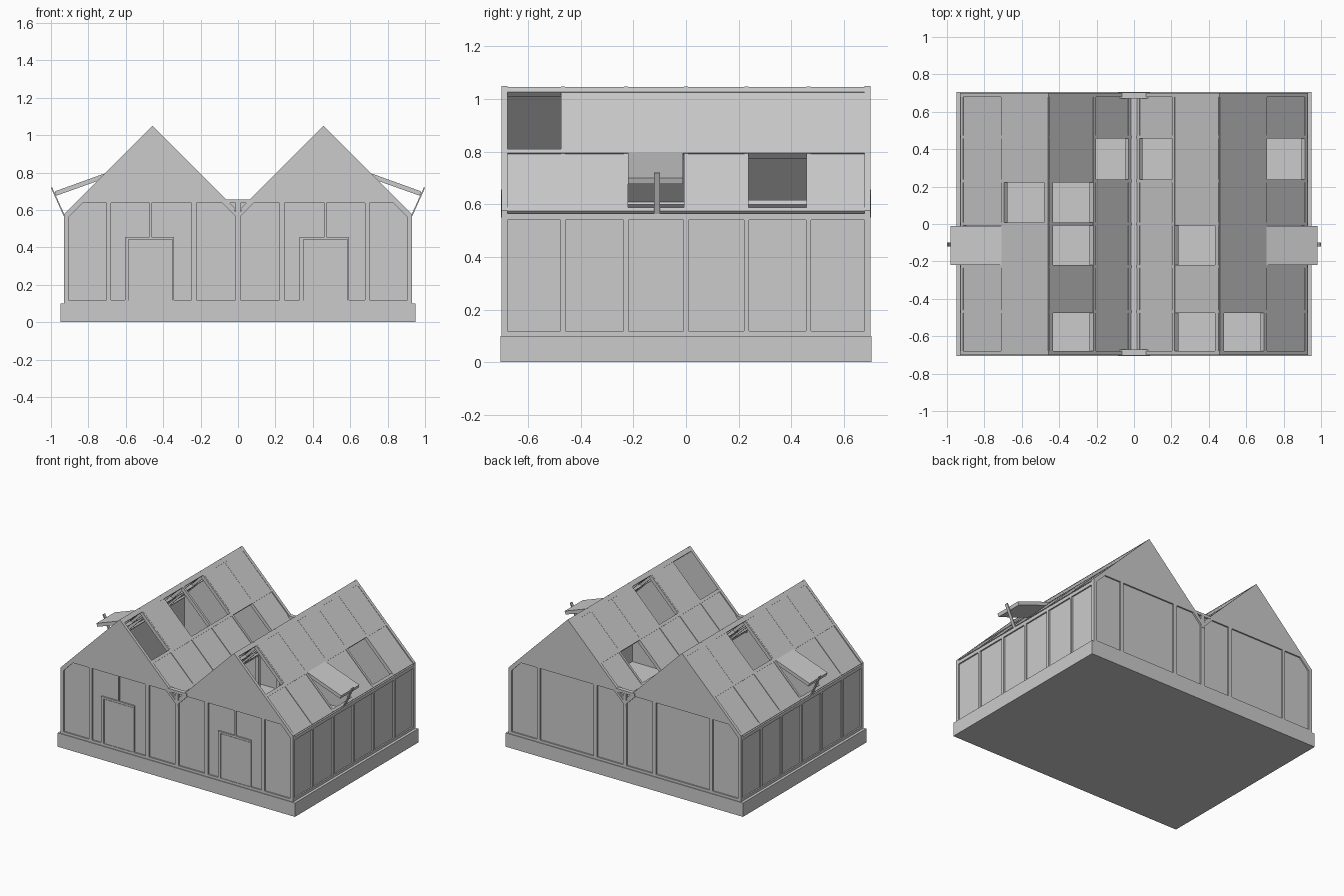
import bpy, bmesh, math

if "Cube" in bpy.data.objects:
    bpy.data.objects.remove(bpy.data.objects["Cube"])

grey = bpy.data.materials.new("plain_grey")
grey.diffuse_color = (0.6, 0.6, 0.6, 1)
grey.use_nodes = True
grey.node_tree.nodes["Principled BSDF"].inputs["Base Color"].default_value = grey.diffuse_color

RIDGE_X, RIDGE_Z = 0.457, 1.05
D_OUT, D_IN, D_MID = 0.473, 0.445, 0.243     # run of outer slope, inner slope, purlin
YS = [-0.69, -0.467, -0.228, 0.0, 0.23, 0.465, 0.69]   # frame lines along the length


def build(name, prisms):
    """Join prisms (xz outline, y0, y1) into one object."""
    bm = bmesh.new()
    for pts, y0, y1 in prisms:
        a = [bm.verts.new((x, y0, z)) for x, z in pts]
        b = [bm.verts.new((x, y1, z)) for x, z in pts]
        bm.faces.new(a)
        bm.faces.new(b[::-1])
        n = len(pts)
        for i in range(n):
            j = (i + 1) % n
            bm.faces.new((a[i], b[i], b[j], a[j]))
    bmesh.ops.recalc_face_normals(bm, faces=bm.faces)
    me = bpy.data.meshes.new(name)
    bm.to_mesh(me)
    bm.free()
    me.materials.append(grey)
    ob = bpy.data.objects.new(name, me)
    bpy.context.collection.objects.link(ob)
    return ob


def box(x0, x1, y0, y1, z0, z1):
    return ([(x0, z0), (x1, z0), (x1, z1), (x0, z1)], y0, y1)


def bar(p, q, w, y0, y1):
    """Straight strip of width w between two xz points."""
    dx, dz = q[0] - p[0], q[1] - p[1]
    l = math.hypot(dx, dz)
    nx, nz = -dz / l * w / 2, dx / l * w / 2
    return ([(p[0] + nx, p[1] + nz), (q[0] + nx, q[1] + nz),
             (q[0] - nx, q[1] - nz), (p[0] - nx, p[1] - nz)], y0, y1)


def slab(g, s, d0, d1, t0, t1, y0, y1):
    """Slab lying in a 45 degree slope: gable g, side s, run d, depth t."""
    k = math.sqrt(0.5)
    f = lambda d, t: (g * RIDGE_X + s * (d - t * k), RIDGE_Z - d - t * k)
    return ([f(d0, t0), f(d1, t0), f(d1, t1), f(d0, t1)], y0, y1)


# base slab
build("base", [box(-0.95, 0.95, -0.705, 0.705, 0, 0.1)])

# long side walls
glass, frame = [], []
for s in (-1, 1):
    a, b, c = 0.905 * s, 0.92 * s, 0.93 * s
    glass.append(box(a, b, -0.69, 0.69, 0.1, 0.56))
    for y in YS:
        frame.append(box(a, c, y - 0.01, y + 0.01, 0.1, 0.56))
    frame.append(box(a, c, -0.7, 0.7, 0.1, 0.118))
    frame.append(box(a, c, -0.7, 0.7, 0.54, 0.565))
build("side_glass", glass)
build("side_frame", frame)

# end walls with posts, rails, gables and valley brackets
glass, frame, gables, bracket = [], [], [], []
for e in (-1, 1):
    yi, yg, yf = 0.678 * e, 0.69 * e, 0.7 * e
    glass.append(([(-0.92, 0.1), (0.92, 0.1), (0.92, 0.57), (0.85, 0.643),
                   (-0.85, 0.643), (-0.92, 0.57)], yi, yg))
    for x, w in ((0, 0.014), (0.235, 0.014), (0.69, 0.012), (0.918, 0.012)):
        for s in ((1, -1) if x else (1,)):
            frame.append(box(s * x - w, s * x + w, yi, yf, 0.1, 0.64 if x < 0.9 else 0.555))
    frame.append(box(-0.93, 0.93, yi, yf, 0.1, 0.118))
    frame.append(box(-0.857, 0.857, yi, yf, 0.636, 0.65))
    for s in (-1, 1):
        frame.append(([(s * 0.93, 0.577), (s * 0.857, 0.65), (s * 0.83, 0.64),
                       (s * 0.906, 0.56), (s * 0.906, 0.54), (s * 0.93, 0.54)], yi, yf))
        gables.append(([(s * 0.857, 0.65), (s * RIDGE_X, RIDGE_Z), (s * 0.057, 0.65)], yi, yf))
        bracket.append(bar((0, 0.565), (s * 0.078, 0.643), 0.018, 0.672 * e, 0.703 * e))
    bracket.append(box(-0.08, 0.08, 0.672 * e, 0.702 * e, 0.638, 0.657))
    bracket.append(box(-0.012, 0.012, 0.672 * e, 0.703 * e, 0.55, 0.64))
build("end_glass", glass)
build("end_frame", frame)
build("gable_plates", gables)
build("valley_brackets", bracket)

# front doors
door, jamb = [], []
for o in (0, 0.935):
    door.append(box(o - 0.582, o - 0.352, -0.696, -0.68, 0.102, 0.438))
    jamb.append(box(o - 0.605, o - 0.585, -0.7, -0.68, 0.1, 0.455))
    jamb.append(box(o - 0.35, o - 0.342, -0.7, -0.68, 0.1, 0.455))
    jamb.append(box(o - 0.605, o - 0.342, -0.7, -0.68, 0.442, 0.455))
    jamb.append(box(o - 0.472, o - 0.462, -0.7, -0.68, 0.455, 0.64))
build("doors", door)
build("door_frames", jamb)

# roof: missing panes per slope (gable, side) as (upper bays, lower bays)
OPEN = {(-1, -1): ((3,), (2,)), (-1, 1): ((0, 2, 3), (4,)),
        (1, -1): ((0, 2), (4,)), (1, 1): ((0,), (2, 4))}
glass, frame = [], []
for (g, s), (upper, lower) in OPEN.items():
    end = D_OUT if g == s else D_IN
    for i in range(6):
        y0, y1 = YS[i] + 0.003, YS[i + 1] - 0.003
        if i not in upper:
            glass.append(slab(g, s, 0.012, D_MID, 0.002, 0.01, y0, y1))
        if i not in lower:
            glass.append(slab(g, s, D_MID, end, 0.007, 0.015, y0, y1))
    for y in YS:
        w = 0.01 if abs(y) > 0.6 else 0.008
        t = 0 if abs(y) > 0.6 else 0.003
        frame.append(slab(g, s, 0.0, end, t, 0.028, y - w, y + w))
    # purlin, ridge rail and eave rail
    frame.append(slab(g, s, D_MID - 0.003, D_MID + 0.012, 0.001, 0.03, -0.69, 0.69))
    frame.append(slab(g, s, 0.004, 0.024, 0.0, 0.026, -0.69, 0.69))
    frame.append(slab(g, s, end - 0.014, end, 0.004, 0.028, -0.69, 0.69))
build("roof_glass", glass)
build("roof_frame", frame)

# valley gutter and inner posts under it
build("valley_gutter", [box(-0.018, 0.018, -0.69, 0.69, 0.565, 0.6)])
build("inner_posts", [box(-0.012, 0.012, y - 0.01, y + 0.01, 0.1, 0.57) for y in YS[1:-1]])

# propped-open vents with their struts
vent, strut = [], []
for s in (-1, 1):
    vent.append(([(s * 0.70, 0.80), (s * 0.98, 0.699), (s * 0.972, 0.676),
                  (s * 0.722, 0.765)], -0.22, -0.012))
    strut.append(bar((s * 0.927, 0.565), (s * 0.997, 0.72), 0.007, -0.121, -0.099))
build("roof_vents", vent)
build("vent_struts", strut)
